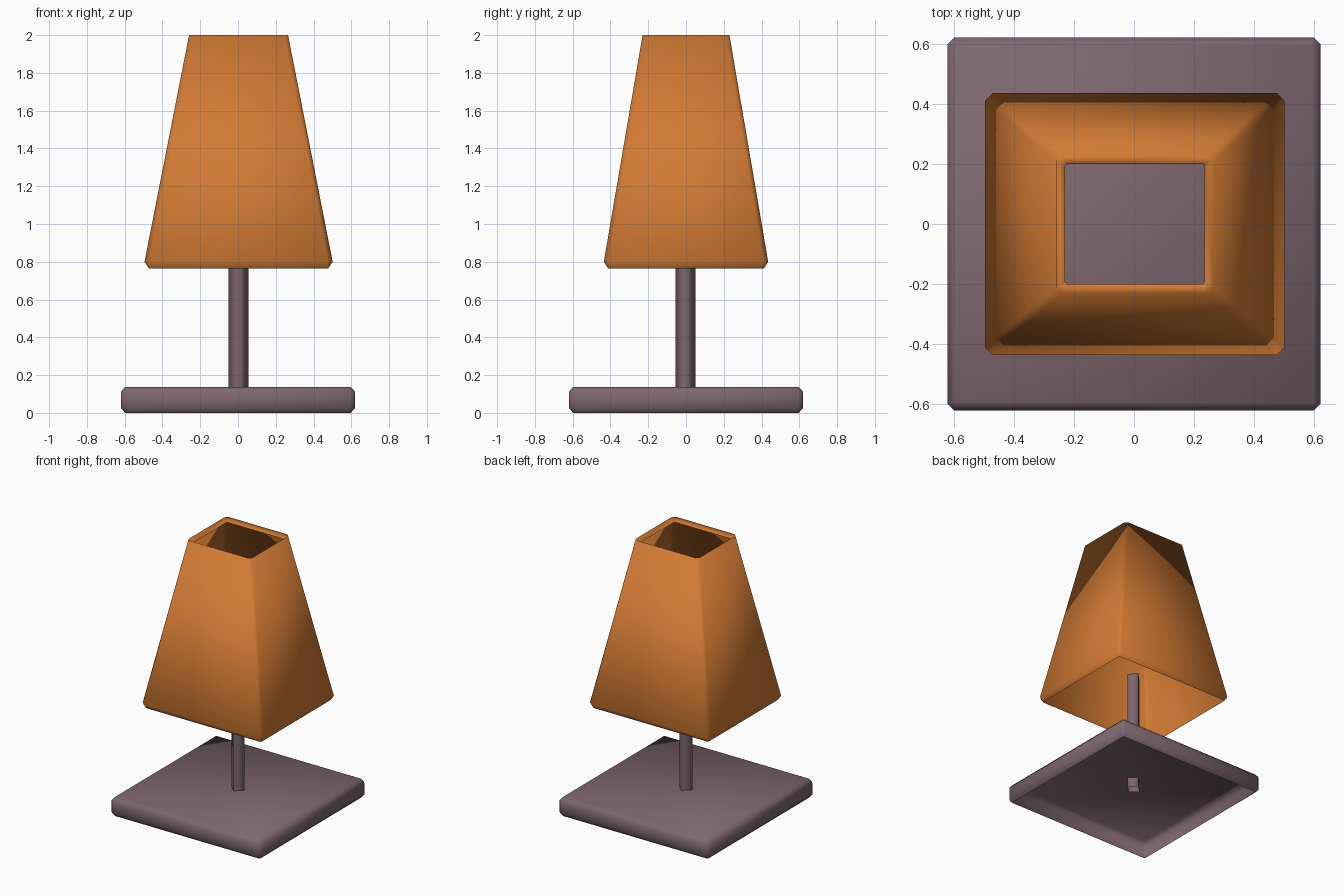
import bpy, bmesh

if "Cube" in bpy.data.objects:
    bpy.data.objects.remove(bpy.data.objects["Cube"])


def material(name, rgb):
    m = bpy.data.materials.new(name)
    m.diffuse_color = (*rgb, 1)
    m.use_nodes = True
    m.node_tree.nodes["Principled BSDF"].inputs["Base Color"].default_value = m.diffuse_color
    return m


purple = material("dusty_purple", (0.21, 0.135, 0.16))
orange = material("warm_orange", (0.64, 0.195, 0.033))


def finish(bm, name, mat):
    for f in bm.faces:
        f.smooth = True
    me = bpy.data.meshes.new(name)
    bm.to_mesh(me)
    bm.free()
    ob = bpy.data.objects.new(name, me)
    bpy.context.collection.objects.link(ob)
    me.materials.append(mat)
    return ob


def cut_rect(bm, hx, hy, z, c, cx=0.0):
    """Ring of vertices: rectangle with cut corners."""
    pts = [(hx, -hy + c), (hx, hy - c), (hx - c, hy), (-hx + c, hy),
           (-hx, hy - c), (-hx, -hy + c), (-hx + c, -hy), (hx - c, -hy)]
    return [bm.verts.new((x + cx, y, z)) for x, y in pts]


def loft(name, rings, mat, cx=0.0, cap_top=False):
    bm = bmesh.new()
    loops = [cut_rect(bm, *r, cx) for r in rings]
    for a, b in zip(loops, loops[1:]):
        for i in range(8):
            j = (i + 1) % 8
            bm.faces.new((a[i], a[j], b[j], b[i]))
    if cap_top:
        bm.faces.new(loops[-1])
    return finish(bm, name, mat)


# Base: chamfered square tray, open underneath
loft("base", [(0.597, 0.597, 0.0, 0.006), (0.62, 0.62, 0.026, 0.022),
              (0.62, 0.62, 0.112, 0.022), (0.597, 0.597, 0.138, 0.006)],
     purple, cap_top=True)

# Shade: tapered open shell with small lips at both ends
loft("shade", [(0.475, 0.413, 0.765, 0.008), (0.498, 0.435, 0.80, 0.025),
               (0.262, 0.23, 2.0, 0.02), (0.232, 0.199, 1.975, 0.006)],
     orange, cx=0.003)

# Pole: open four-sided tube turned on its corner
bm = bmesh.new()
bmesh.ops.create_cone(bm, cap_ends=False, segments=4, radius1=0.053,
                      radius2=0.053, depth=0.90)
pole = finish(bm, "pole", purple)
pole.location = (0.003, -0.003, 0.515)
